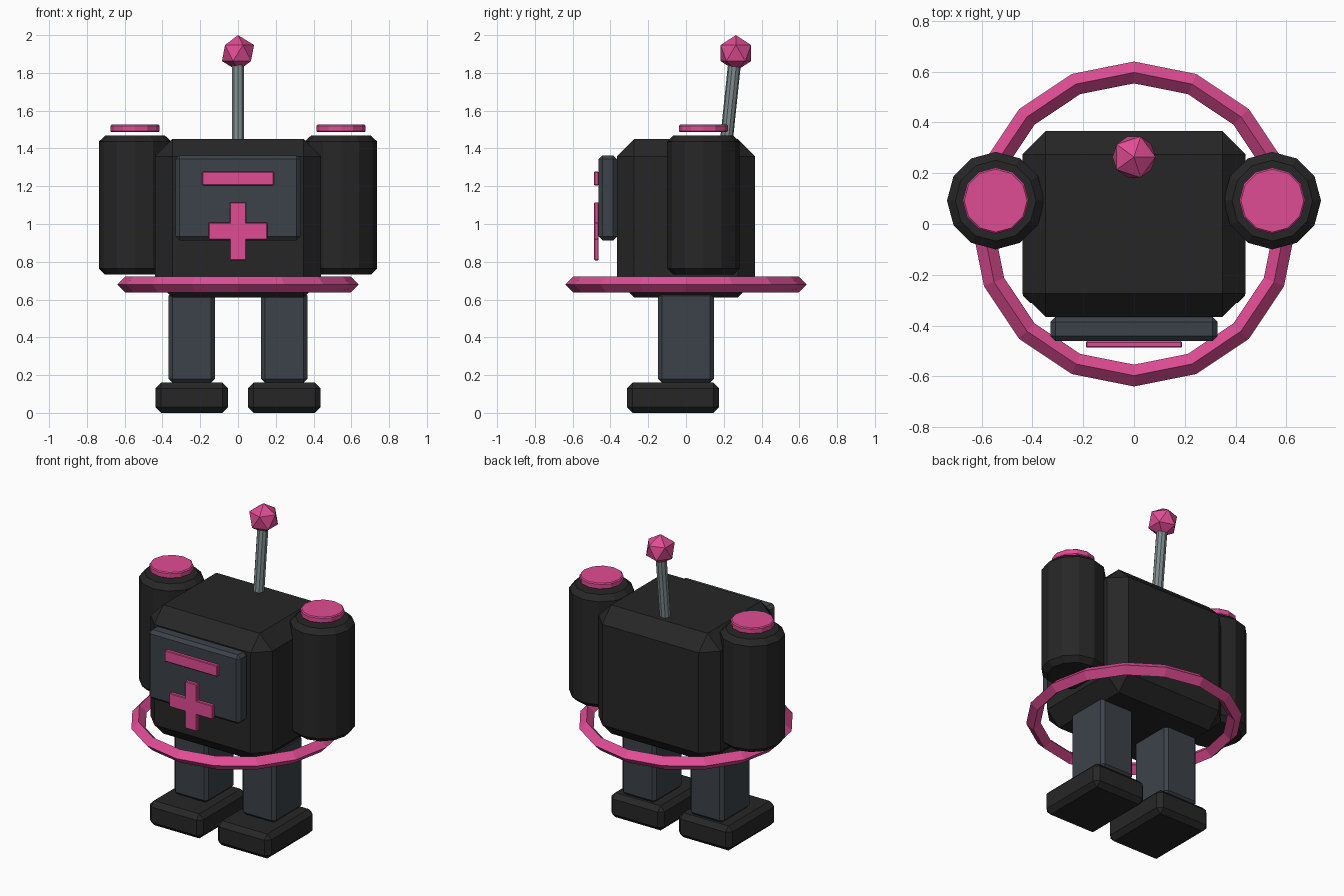
import bpy, math
from mathutils import Vector

if "Cube" in bpy.data.objects:
    bpy.data.objects.remove(bpy.data.objects["Cube"])


def material(name, rgb):
    m = bpy.data.materials.new(name)
    m.diffuse_color = (*rgb, 1)
    m.use_nodes = True
    m.node_tree.nodes["Principled BSDF"].inputs["Base Color"].default_value = m.diffuse_color
    return m


BLACK = material("black", (0.0196, 0.0196, 0.0196))
SLATE = material("slate grey", (0.045, 0.055, 0.068))
PINK = material("pink", (0.748, 0.073, 0.296))
STEEL = material("steel grey", (0.214, 0.264, 0.274))


def finish(name, mat, bevel=0):
    o = bpy.context.object
    o.name = name
    o.data.materials.append(mat)
    if bevel:
        bpy.ops.object.transform_apply(location=False, rotation=False, scale=True)
        b = o.modifiers.new("Chamfer", 'BEVEL')
        b.width, b.segments = bevel, 1
        b.limit_method, b.angle_limit = 'ANGLE', math.radians(45)
    return o


def box(name, mat, x, y, z, bevel):
    """Chamfered box from (min, max) ranges."""
    lo, hi = Vector((x[0], y[0], z[0])), Vector((x[1], y[1], z[1]))
    bpy.ops.mesh.primitive_cube_add(size=1, location=(lo + hi) / 2)
    bpy.context.object.scale = hi - lo
    return finish(name, mat, bevel)


def rod(name, mat, a, b, radius, sides, bevel=0):
    """Cylinder between two points."""
    a, b = Vector(a), Vector(b)
    bpy.ops.mesh.primitive_cylinder_add(vertices=sides, radius=radius, depth=(b - a).length,
                                        location=(a + b) / 2)
    o = finish(name, mat, bevel)
    if (b - a).xy.length > 1e-6:
        o.rotation_euler = (b - a).to_track_quat('Z', 'Y').to_euler()
    return o


# Body and face panel
box("body", BLACK, (-0.44, 0.44), (-0.366, 0.366), (0.61, 1.45), 0.092)
box("front_panel", SLATE, (-0.33, 0.33), (-0.462, -0.366), (0.913, 1.363), 0.02)

# Raised markings on the panel
box("panel_bar", PINK, (-0.19, 0.19), (-0.487, -0.462), (1.205, 1.277), 0.004)
box("cross_horizontal", PINK, (-0.156, 0.156), (-0.487, -0.462), (0.917, 1.007), 0.004)
box("cross_vertical", PINK, (-0.043, 0.043), (-0.487, -0.462), (0.808, 1.115), 0.004)

# Side tanks, legs and feet, both sides
for side, s in (("left", -1), ("right", 1)):
    rod(side + "_tank", BLACK, (s * 0.545, 0.092, 0.732), (s * 0.545, 0.092, 1.468), 0.192, 12, 0.032)
    rod(side + "_tank_cap", PINK, (s * 0.545, 0.092, 1.486), (s * 0.545, 0.092, 1.526), 0.13, 12, 0.006)
    x = s * 0.245
    box(side + "_leg", SLATE, (x - 0.122, x + 0.122), (-0.148, 0.148), (0.16, 0.64), 0.02)
    box(side + "_foot", BLACK, (x - 0.193, x + 0.193), (-0.312, 0.175), (0, 0.16), 0.03)

# Waist ring with a diamond cross-section
bpy.ops.mesh.primitive_torus_add(major_segments=16, minor_segments=4, major_radius=0.597,
                                 minor_radius=0.043, location=(0, 0, 0.68))
finish("waist_ring", PINK)

# Antenna
rod("antenna_rod", STEEL, (0, 0.214, 1.44), (0, 0.26, 1.88), 0.034, 10)
bpy.ops.mesh.primitive_ico_sphere_add(subdivisions=1, radius=0.095, location=(0, 0.264, 1.905))
finish("antenna_tip", PINK)
